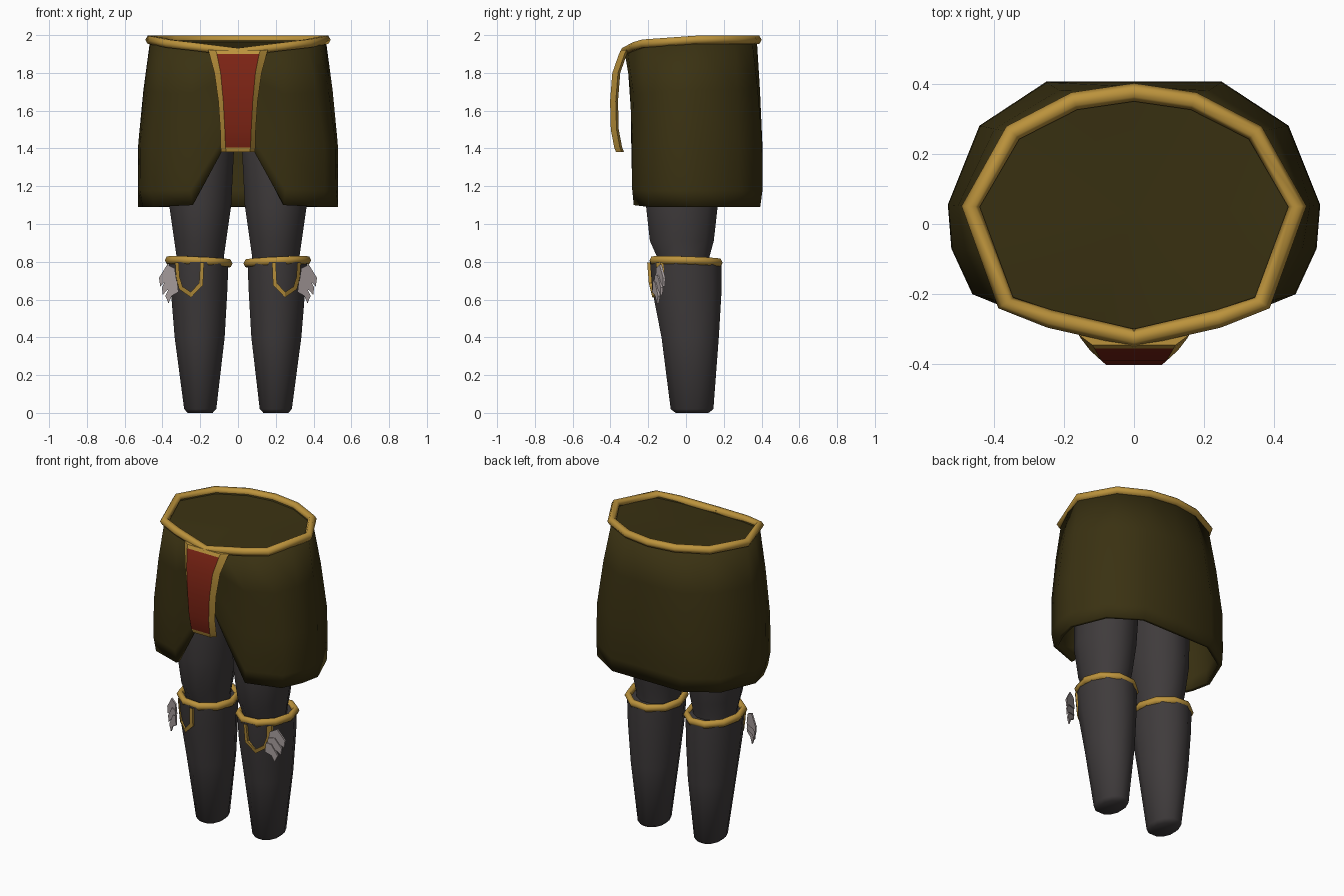
import bpy, bmesh, math
from mathutils import Vector

if "Cube" in bpy.data.objects:
    bpy.data.objects.remove(bpy.data.objects["Cube"])


def material(name, rgb):
    m = bpy.data.materials.new(name)
    m.diffuse_color = (*rgb, 1)
    m.use_nodes = True
    m.node_tree.nodes["Principled BSDF"].inputs["Base Color"].default_value = m.diffuse_color
    return m


OLIVE = material("olive cloth", (0.042, 0.031, 0.006))
GOLD = material("gold trim", (0.50, 0.29, 0.045))
RED = material("red cloth", (0.20, 0.017, 0.007))
GREY = material("dark grey leather", (0.050, 0.044, 0.045))
FEATHER = material("pale grey feather", (0.38, 0.33, 0.33))


def build(name, verts, faces, mats, smooth=40, pick=None):
    """Mesh object with outward normals; pick(face number) gives the material slot."""
    bm = bmesh.new()
    vs = [bm.verts.new(v) for v in verts]
    for i, f in enumerate(faces):
        face = bm.faces.new([vs[k] for k in f])
        face.material_index = pick(i) if pick else 0
    bmesh.ops.recalc_face_normals(bm, faces=bm.faces)
    me = bpy.data.meshes.new(name)
    bm.to_mesh(me)
    bm.free()
    ob = bpy.data.objects.new(name, me)
    bpy.context.collection.objects.link(ob)
    for m in mats:
        me.materials.append(m)
    bpy.ops.object.select_all(action='DESELECT')
    ob.select_set(True)
    bpy.context.view_layer.objects.active = ob
    if smooth:
        bpy.ops.object.shade_smooth_by_angle(angle=math.radians(smooth))
    return ob


def grid(rows, n, closed=True):
    """Quads joining rows of n points."""
    return [(r * n + i, r * n + (i + 1) % n, (r + 1) * n + (i + 1) % n, (r + 1) * n + i)
            for r in range(rows - 1) for i in range(n if closed else n - 1)]


def loft(name, rings, n, mat):
    """Capped stack of ellipses, each (z, cx, cy, rx, ry)."""
    verts = []
    for z, cx, cy, rx, ry in rings:
        for i in range(n):
            a = math.tau * (i + 0.5) / n
            verts.append((cx + rx * math.cos(a), cy + ry * math.sin(a), z))
    faces = grid(len(rings), n)
    faces += [tuple(range(n)), tuple(range(len(verts) - n, len(verts)))]
    return build(name, verts, faces, [mat], 50)


def hoop(name, path, half_w, half_h, mat, sides=6):
    """Closed tube along a horizontal-ish loop of points."""
    pts = [Vector(p) for p in path]
    verts = []
    for i, p in enumerate(pts):
        t = pts[(i + 1) % len(pts)] - pts[i - 1]
        out = Vector((t.y, -t.x, 0)).normalized()
        for k in range(sides):
            a = math.tau * k / sides
            verts.append(p + out * half_w * math.cos(a) + Vector((0, 0, half_h * math.sin(a))))
    faces = grid(len(pts), sides)
    last = (len(pts) - 1) * sides
    faces += [(last + k, last + (k + 1) % sides, (k + 1) % sides, k) for k in range(sides)]
    return build(name, verts, faces, [mat], 65)


def mirrored(half):
    """Half loop from front centre to back centre -> full loop."""
    return half + [(-x, y, z) for x, y, z in half[-2:0:-1]]


# Skirt: waist and hem outlines, blended row by row
waist = mirrored([(0, -.325, 1.91), (.10, -.31, 1.92), (.24, -.27, 1.94), (.365, -.225, 1.955),
                  (.43, -.08, 1.97), (.465, .05, 1.975), (.345, .26, 1.975),
                  (.17, .35, 1.975), (0, .375, 1.975)])
hem = mirrored([(0, -.29, 1.54), (.09, -.29, 1.38), (.25, -.285, 1.10), (.46, -.20, 1.09),
                (.52, -.07, 1.09), (.53, .055, 1.09), (.44, .28, 1.09),
                (.25, .405, 1.09), (0, .405, 1.09)])
verts = []
for drop, blend, scale in ((0, 0, 1), (.3, .55, 1), (.62, .97, 1), (.9, 1, 1), (1, 1, .97)):
    for w, h in zip(waist, hem):
        x, y = (w[k] + (h[k] - w[k]) * blend for k in (0, 1))
        verts.append((x * (scale if y < 0 else 1), y * scale, w[2] + (h[2] - w[2]) * drop))
skirt = build("skirt", verts, grid(5, len(waist)), [OLIVE], 60)
mod = skirt.modifiers.new("thickness", 'SOLIDIFY')
mod.thickness = 0.025
mod.offset = -1

# Waist lining and gold waistband
n = len(waist)
build("waist_lining", [(x, y, z - .01) for x, y, z in waist] + [(0, .03, 1.935)],
      [(i, (i + 1) % n, n) for i in range(n)], [OLIVE], 60)
band = [p for i, p in enumerate(waist) if i not in (1, 4, n - 4, n - 1)]
hoop("waistband", band, .026, .025, GOLD)

# Front cloth: red centre with bevelled gold border, (z, y, red half width, outer half width)
rows = [(1.92, -.345, .118, .158), (1.90, -.355, .112, .152), (1.80, -.390, .092, .125),
        (1.65, -.402, .078, .104), (1.50, -.398, .070, .094), (1.405, -.380, .066, .092),
        (1.38, -.370, .062, .088)]
verts = []
for z, y, a, b in rows:
    verts += [(-b, y + .03, z), (-a, y, z), (a, y, z), (b, y + .03, z), (a, y + .042, z), (-a, y + .042, z)]
faces = grid(len(rows), 6) + [tuple(range(6)), tuple(range(len(verts) - 6, len(verts)))]
red_faces = {r * 6 + c for r in range(1, len(rows) - 2) for c in (1, 4)}
build("front_cloth", verts, faces, [GOLD, RED], 35, lambda i: int(i in red_faces))

# Boot profile on the right: (z, cx, cy, rx, ry)
BOOT = [(0, .20, .032, .068, .09), (.02, .20, .032, .088, .117), (.40, .203, .022, .137, .157),
        (.65, .206, .005, .155, .190), (.80, .208, -.002, .163, .195)]
THIGH = [(.76, .20, -.01, .125, .135), (.83, .20, -.015, .130, .145), (.91, .20, -.022, .142, .175),
         (1.10, .20, -.022, .170, .197), (1.40, .19, -.02, .175, .21), (1.65, .19, 0, .17, .2)]


def on_boot(x, z, lift):
    """Point on the front of the boot at the given x and z."""
    for a, b in zip(BOOT, BOOT[1:]):
        if a[0] <= z <= b[0]:
            t = (z - a[0]) / (b[0] - a[0])
            cx, cy, rx, ry = (a[k] + (b[k] - a[k]) * t for k in range(1, 5))
    u = min(1, abs((x - cx) / rx))
    return (x, cy - ry * math.sqrt(1 - u * u) - lift, z)


SHIELD = [(.18, .795), (.183, .74), (.185, .675), (.25, .612), (.312, .655), (.328, .72), (.333, .795)]
INNER = [(.200, .795), (.203, .74), (.206, .687), (.25, .640), (.293, .668), (.309, .72), (.314, .795)]
FEATHERS = [[(.325, .70), (.335, .765), (.375, .785), (.418, .715), (.412, .67), (.39, .69)],
            [(.32, .66), (.33, .73), (.365, .73), (.403, .665), (.398, .625), (.375, .65)],
            [(.315, .64), (.322, .70), (.35, .69), (.385, .62), (.368, .58), (.35, .62)]]

for s, side in ((1, "right"), (-1, "left")):
    def flip(pts):
        return [(s * x, y, z) for x, y, z in pts]

    # Legs
    loft(side + "_boot", [(z, s * cx, cy, rx, ry) for z, cx, cy, rx, ry in BOOT], 12, GREY)
    loft(side + "_thigh", [(z, s * cx, cy, rx, ry) for z, cx, cy, rx, ry in THIGH], 12, GREY)

    # Boot cuff, a little higher at the front and outside
    cuff = []
    for i in range(10):
        a = math.tau * i / 10
        cuff.append((s * (.208 + .158 * math.cos(a)), .182 * math.sin(a),
                     .80 + .008 * math.cos(a) - .006 * math.sin(a)))
    hoop(side + "_boot_cuff", cuff, .021, .024, GOLD)

    # Knee shield: raised gold outline curved over the boot
    m = len(SHIELD)
    loops = [flip([on_boot(x, z, l) for x, z in o])
             for o, l in ((SHIELD, -.015), (SHIELD, .009), (INNER, .009), (INNER, -.015))]
    build(side + "_knee_shield_trim", sum(loops, []), grid(4, m, False), [GOLD], 30)

    # Wing of three overlapping feathers
    for j, outline in enumerate(FEATHERS):
        k = len(outline)
        front = flip([(x, -.165 + (x - .32) * .45 - .006 * j, z) for x, z in outline])
        back = [(x, y + .012, z) for x, y, z in front]
        build(f"{side}_wing_feather_{j + 1}", front + back,
              grid(2, k) + [tuple(range(k)), tuple(range(k, 2 * k))], [FEATHER], 0)
